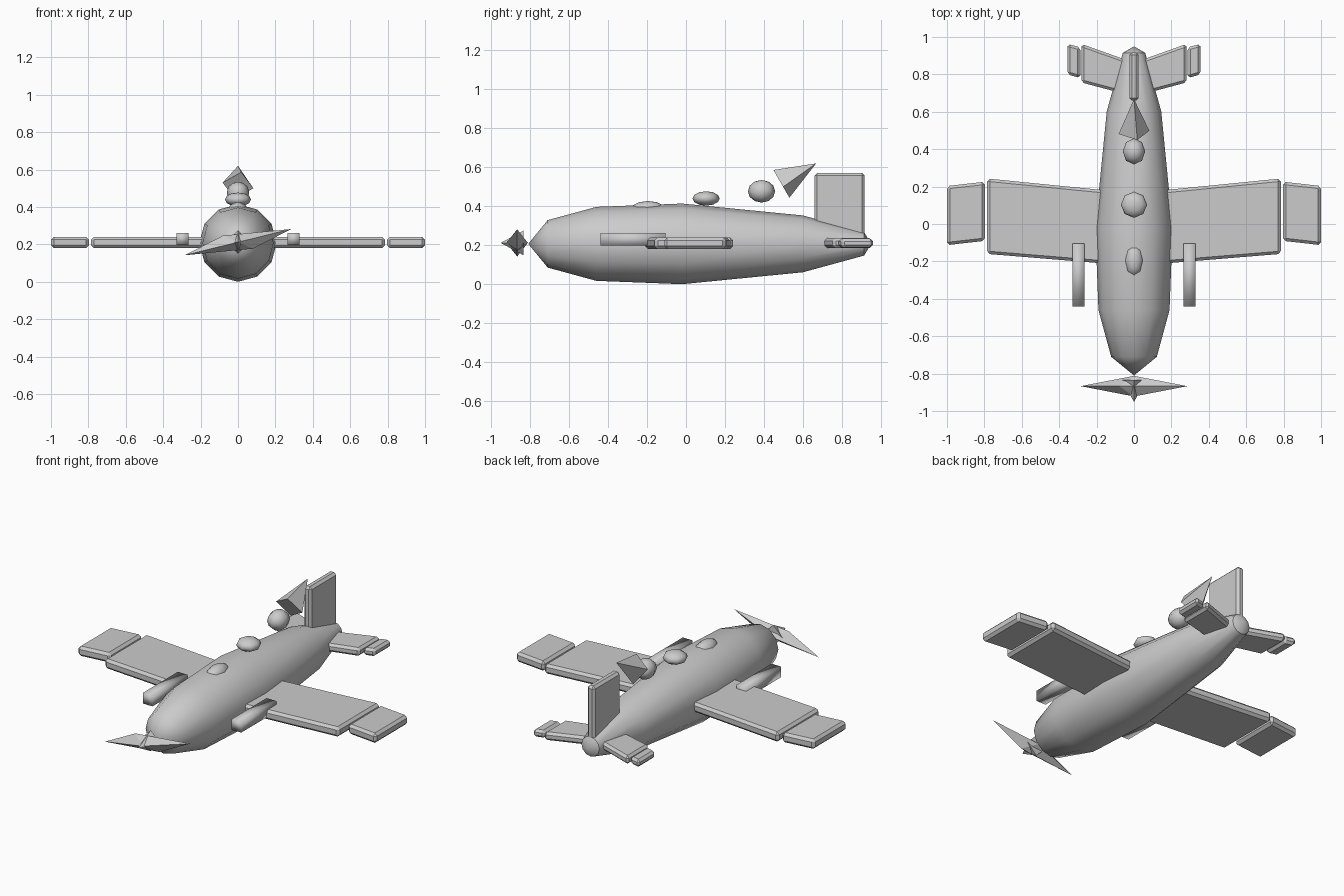
import bpy, bmesh, math
from mathutils import Vector

if "Cube" in bpy.data.objects:
    bpy.data.objects.remove(bpy.data.objects["Cube"])

ZC = 0.207


def make(name, verts, faces, smooth=None, bevel=0.0):
    mesh = bpy.data.meshes.new(name)
    bm = bmesh.new()
    vs = [bm.verts.new(v) for v in verts]
    for f in faces:
        bm.faces.new([vs[i] for i in f])
    bmesh.ops.recalc_face_normals(bm, faces=bm.faces)
    bm.to_mesh(mesh)
    bm.free()
    ob = bpy.data.objects.new(name, mesh)
    bpy.context.collection.objects.link(ob)
    if bevel:
        mod = ob.modifiers.new("bevel", "BEVEL")
        mod.width, mod.segments = bevel, 1
    if smooth:
        bpy.ops.object.select_all(action='DESELECT')
        ob.select_set(True)
        bpy.context.view_layer.objects.active = ob
        bpy.ops.object.shade_smooth_by_angle(angle=math.radians(smooth))
    return ob


def prism(name, quad, offset, **kw):
    a = [Vector(p) for p in quad]
    b = [p + Vector(offset) for p in a]
    faces = [(0, 1, 2, 3), (7, 6, 5, 4)]
    faces += [(i, i + 4, (i + 1) % 4 + 4, (i + 1) % 4) for i in range(4)]
    return make(name, a + b, faces, **kw)


def pyramid(name, apex, base):
    faces = [(0, i + 1, (i + 1) % 4 + 1) for i in range(4)] + [(1, 2, 3, 4)]
    return make(name, [apex] + base, faces)


def blob(name, loc, size):
    mesh = bpy.data.meshes.new(name)
    bm = bmesh.new()
    bmesh.ops.create_uvsphere(bm, u_segments=8, v_segments=6, radius=1)
    bmesh.ops.scale(bm, vec=size, verts=bm.verts)
    bmesh.ops.translate(bm, vec=loc, verts=bm.verts)
    for f in bm.faces:
        f.smooth = True
    bm.to_mesh(mesh)
    bm.free()
    bpy.context.collection.objects.link(bpy.data.objects.new(name, mesh))


# fuselage: twelve-sided rings closed by a point at each end
rings = [(-0.71, 0.122), (-0.46, 0.19), (-0.02, 0.207), (0.60, 0.146), (0.915, 0.06)]
N = 12
verts = [(r * math.cos(math.tau * i / N), y, ZC + r * math.sin(math.tau * i / N))
         for y, r in rings for i in range(N)]
faces = [(k * N + i, k * N + (i + 1) % N, (k + 1) * N + (i + 1) % N, (k + 1) * N + i)
         for k in range(len(rings) - 1) for i in range(N)]
nose, end, last = len(verts), len(verts) + 1, (len(rings) - 1) * N
verts += [(0, -0.81, ZC), (0, 0.95, ZC)]
faces += [(nose, (i + 1) % N, i) for i in range(N)]
faces += [(end, last + i, last + (i + 1) % N) for i in range(N)]
make("fuselage", verts, faces, smooth=42)

# wings, tailplane and engine pods, both sides
panels = [
    ("wing", [(0.15, -0.212), (0.785, -0.16), (0.785, 0.243), (0.15, 0.18)], 0.18, 0.06, 0.015),
    ("wing_tip", [(0.797, -0.09), (1.0, -0.113), (1.0, 0.203), (0.797, 0.226)], 0.18, 0.06, 0.015),
    ("tailplane", [(0.03, 0.69), (0.282, 0.757), (0.282, 0.963), (0.03, 0.873)], 0.186, 0.05, 0.014),
    ("tailplane_tip", [(0.287, 0.78), (0.356, 0.80), (0.356, 0.963), (0.287, 0.945)], 0.188, 0.046, 0.014),
    ("engine_pod", [(0.265, -0.44), (0.33, -0.44), (0.33, -0.105), (0.265, -0.105)], 0.198, 0.064, 0),
]
for name, quad, z, h, bev in panels:
    for side, s in (("right", 1), ("left", -1)):
        ob = prism(f"{name}_{side}", [(x * s, y, z) for x, y in quad], (0, 0, h), bevel=bev)
        if name == "engine_pod":
            for p in ob.data.polygons:
                p.use_smooth = True

# vertical fin
prism("fin", [(-0.025, 0.66, 0.22), (-0.025, 0.917, 0.22), (-0.025, 0.917, 0.572),
              (-0.025, 0.66, 0.572)], (0.05, 0, 0), bevel=0.014)

# canopy, hatch and floating ball on the spine
blob("canopy", (0, -0.195, 0.385), (0.05, 0.088, 0.042))
blob("hatch", (0, 0.103, 0.44), (0.07, 0.07, 0.037))
blob("ball", (0, 0.388, 0.477), (0.06, 0.07, 0.058))

# tilted pyramid in front of the fin
u, v, c = Vector((1, 0, 0)), Vector((0, 0.5, -0.866)), Vector((0, 0.49, 0.515))
base = []
for i in range(4):
    a = math.radians(12 + 90 * i)
    base.append(c + 0.084 * (u * math.cos(a) + v * math.sin(a)))
pyramid("tilted_pyramid", Vector((0, 0.668, 0.62)), base)

# propeller blade: stretched octahedron, tilted
hub = Vector((0, -0.867, 0.212))
offs = [(0.285, 0, 0.07), (-0.285, 0, -0.07), (0, -0.055, 0), (-0.08, 0, 0.035),
        (0, 0.055, 0), (0.08, 0, -0.035)]
make("propeller_blade", [hub + Vector(o) for o in offs],
     [(t, 2 + i, 2 + (i + 1) % 4) for t in (0, 1) for i in range(4)])

# spinner
pyramid("spinner", Vector((0, -0.952, 0.212)),
        [Vector((0.063 * math.cos(a), -0.835, 0.212 + 0.063 * math.sin(a)))
         for a in (math.pi / 2 * i for i in range(4))])
